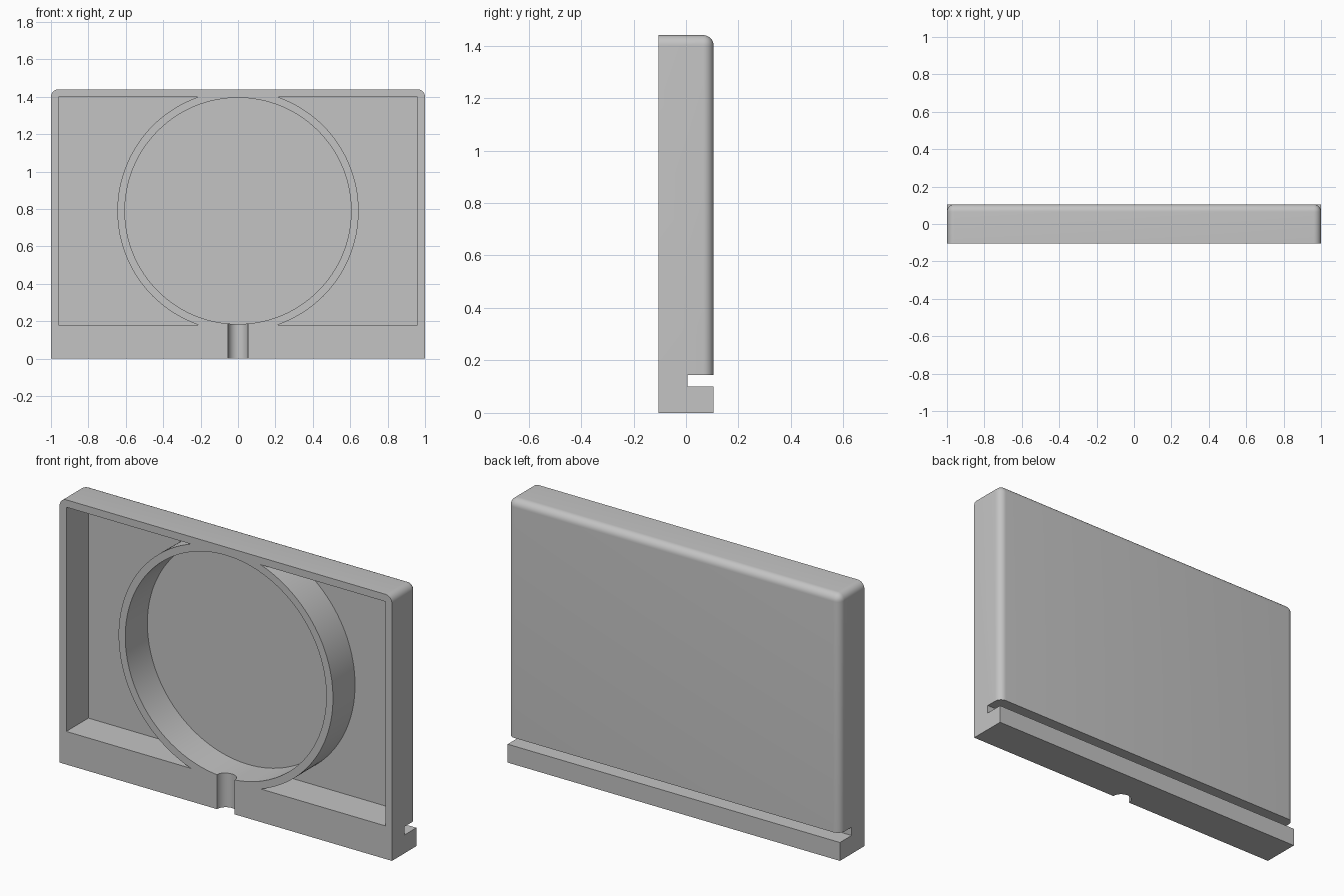
import bpy, bmesh, math
from mathutils import Matrix, Vector

cube = bpy.data.objects.get("Cube")
if cube:
    bpy.data.objects.remove(cube, do_unlink=True)

HALF_W, HALF_D, HEIGHT = 1.0, 0.105, 1.44
RIM = 0.04                 # fillet radius and wall thickness
FLOOR_Y = 0.085            # inner face of the back wall
CENTRE_Z, BORE_R = 0.79, 0.605

grey = bpy.data.materials.new("light_grey")
grey.use_nodes = True
colour = (0.55, 0.55, 0.55, 1)
grey.diffuse_color = colour
grey.node_tree.nodes["Principled BSDF"].inputs["Base Color"].default_value = colour


def finish(name, bm):
    bmesh.ops.recalc_face_normals(bm, faces=bm.faces)
    mesh = bpy.data.meshes.new(name)
    bm.to_mesh(mesh)
    bm.free()
    mesh.materials.append(grey)
    obj = bpy.data.objects.new(name, mesh)
    bpy.context.collection.objects.link(obj)
    return obj


def box(name, low, high):
    bm = bmesh.new()
    low, high = Vector(low), Vector(high)
    place = Matrix.Translation((low + high) / 2) @ Matrix.Diagonal((high - low).to_4d())
    bmesh.ops.create_cube(bm, size=1, matrix=place)
    return finish(name, bm)


def cylinder(name, radius, length, centre, turn=0, sides=128):
    bm = bmesh.new()
    place = Matrix.Translation(centre) @ Matrix.Rotation(turn, 4, 'X')
    bmesh.ops.create_cone(bm, cap_ends=True, segments=sides, radius1=radius,
                          radius2=radius, depth=length, matrix=place)
    return finish(name, bm)


def cut(target, cutter):
    mod = target.modifiers.new("cut", 'BOOLEAN')
    mod.operation, mod.solver, mod.object = 'DIFFERENCE', 'EXACT', cutter
    graph = bpy.context.evaluated_depsgraph_get()
    mesh = bpy.data.meshes.new_from_object(target.evaluated_get(graph))
    target.modifiers.clear()
    target.data = mesh
    bpy.data.objects.remove(cutter, do_unlink=True)


# Body: side profile with the rear slot, extruded along the width
bm = bmesh.new()
profile = [(-HALF_D, 0), (HALF_D, 0), (HALF_D, 0.10), (0.005, 0.10), (0.005, 0.145),
           (HALF_D, 0.145), (HALF_D, HEIGHT), (-HALF_D, HEIGHT)]
side = bm.faces.new([bm.verts.new((-HALF_W, y, z)) for y, z in profile])
new = bmesh.ops.extrude_face_region(bm, geom=[side])["geom"]
bmesh.ops.translate(bm, vec=(2 * HALF_W, 0, 0),
                    verts=[v for v in new if isinstance(v, bmesh.types.BMVert)])
bmesh.ops.recalc_face_normals(bm, faces=bm.faces)

# Round the top corners and the back edges above the slot
rounded = []
for e in bm.edges:
    a, b = (v.co for v in e.verts)
    mid = (a + b) / 2
    across_top = mid.z > HEIGHT - 0.01 and (mid.y > 0.1 or abs(mid.x) > 0.9)
    up_back = mid.y > 0.1 and abs(a.z - b.z) > 1
    if (across_top and mid.y > -0.1) or up_back:
        rounded.append(e)
bmesh.ops.bevel(bm, geom=rounded, offset=RIM, offset_type='OFFSET', segments=8,
                profile=0.5, affect='EDGES', clamp_overlap=False)
body = finish("frame_body", bm)

# Side pockets: a rectangular recess that leaves the ring standing
pocket = box("pocket_cutter", (-0.96, -0.3, 0.18), (0.96, FLOOR_Y, 1.40))
cut(pocket, cylinder("ring_keep", BORE_R + RIM, 1.2, (0, 0, CENTRE_Z), math.pi / 2))
cut(body, pocket)

# Round recess inside the ring
length = FLOOR_Y + 0.3
cut(body, cylinder("bore_cutter", BORE_R, length,
                   (0, FLOOR_Y - length / 2, CENTRE_Z), math.pi / 2))

# Half-round channel from the recess down to the base
cut(body, cylinder("channel_cutter", 0.053, 0.5, (0, -HALF_D, 0.05), sides=48))

bpy.ops.object.select_all(action='DESELECT')
body.select_set(True)
bpy.context.view_layer.objects.active = body
bpy.ops.object.shade_smooth_by_angle(angle=math.radians(30))
